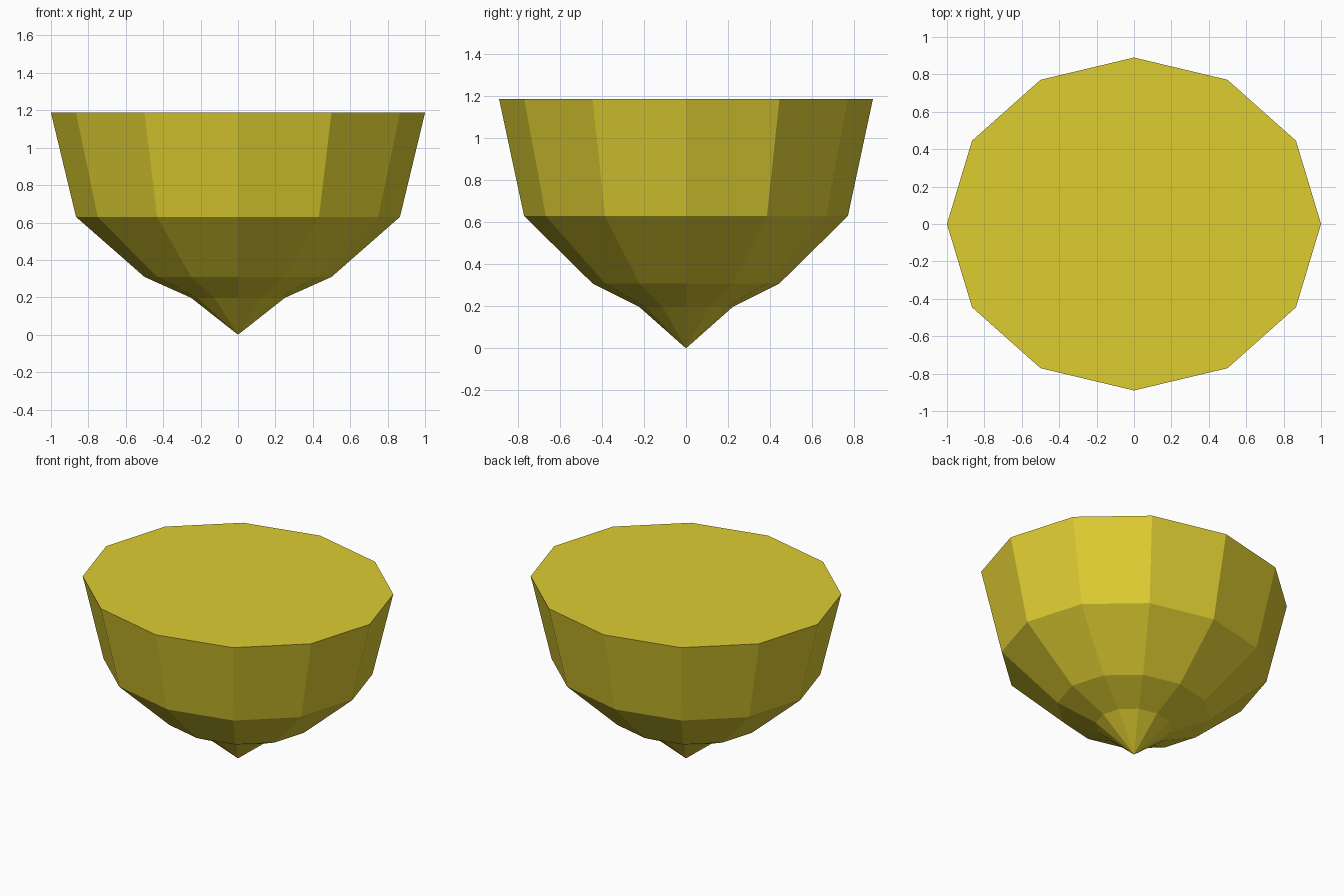
import bpy, bmesh, math

if "Cube" in bpy.data.objects:
    bpy.data.objects.remove(bpy.data.objects["Cube"])

SIDES = 12
DEPTH = 0.89  # front-to-back squash of the oval plan
PROFILE = [(0.25, 0.197), (0.5, 0.309), (0.866, 0.63), (1.0, 1.187)]  # radius, height

mat = bpy.data.materials.new("mustard yellow")
mat.diffuse_color = (0.73, 0.61, 0.031, 1)
mat.use_nodes = True
mat.node_tree.nodes["Principled BSDF"].inputs["Base Color"].default_value = mat.diffuse_color

bm = bmesh.new()
tip = bm.verts.new((0, 0, 0))
rings = []
for r, z in PROFILE:
    rings.append([bm.verts.new((r * math.cos(2 * math.pi * i / SIDES),
                                r * DEPTH * math.sin(2 * math.pi * i / SIDES), z))
                  for i in range(SIDES)])

# Pointed bottom, then stacked bands of quads
for i in range(SIDES):
    j = (i + 1) % SIDES
    bm.faces.new((tip, rings[0][j], rings[0][i]))
    for low, high in zip(rings, rings[1:]):
        bm.faces.new((low[i], low[j], high[j], high[i]))

# Flat closed top
bm.faces.new(rings[-1])
bmesh.ops.recalc_face_normals(bm, faces=bm.faces[:])

mesh = bpy.data.meshes.new("faceted_bowl")
bm.to_mesh(mesh)
bm.free()
mesh.materials.append(mat)
bowl = bpy.data.objects.new("faceted_bowl", mesh)
bpy.context.collection.objects.link(bowl)
